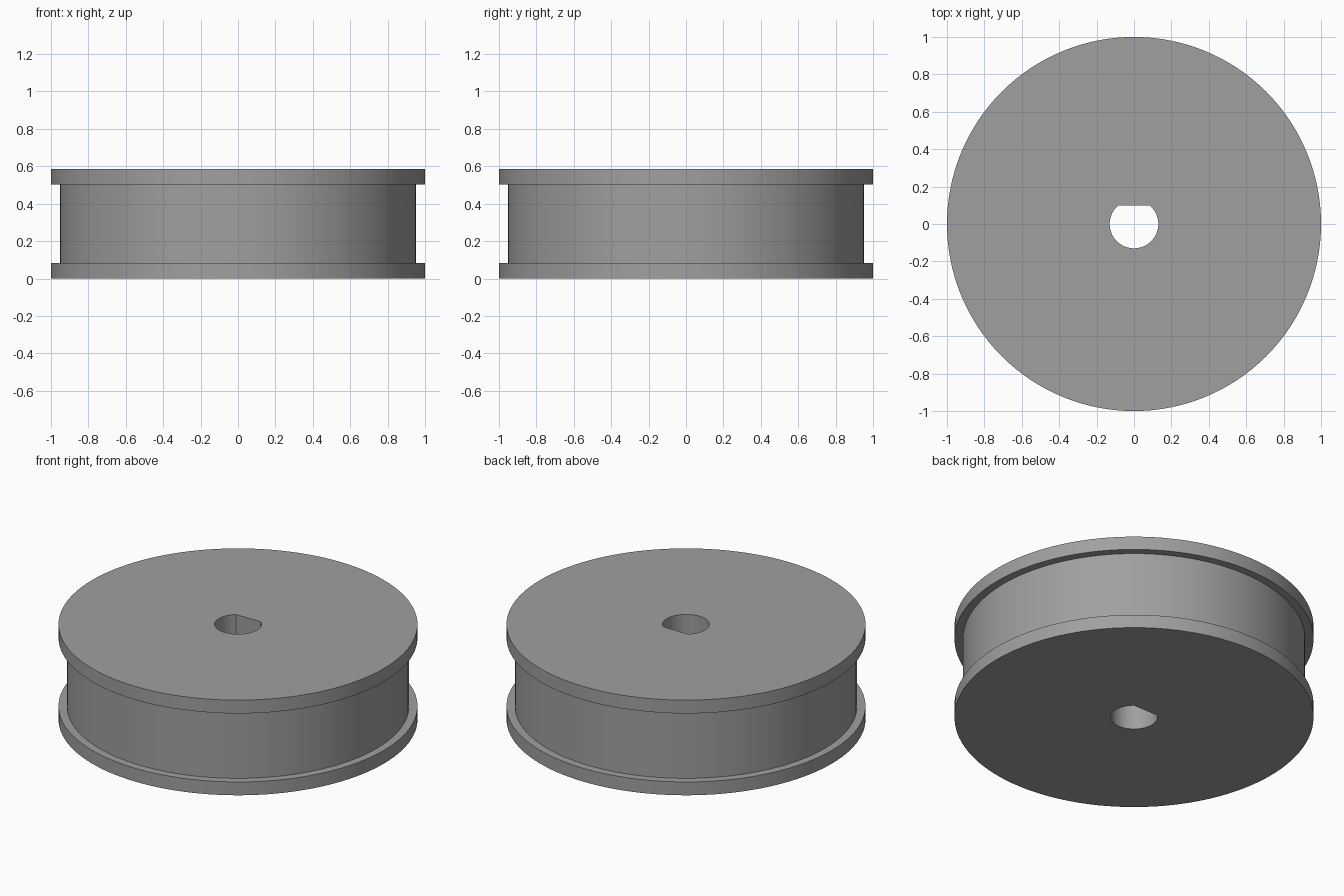
import bpy, bmesh, math

if "Cube" in bpy.data.objects:
    bpy.data.objects.remove(bpy.data.objects["Cube"])

SEGMENTS = 128
HEIGHT, RIM = 0.585, 0.082        # overall height, flange thickness
R_RIM, R_DRUM = 1.0, 0.953        # flange and drum radii
R_BORE, FLAT = 0.13, 0.10         # shaft bore radius, distance to its flat

grey = bpy.data.materials.new("mid grey")
grey.diffuse_color = (0.35, 0.35, 0.35, 1)
grey.use_nodes = True
grey.node_tree.nodes["Principled BSDF"].inputs["Base Color"].default_value = grey.diffuse_color


def bore_radius(a):
    """Radius of the D-shaped bore at angle a."""
    s = math.sin(a)
    return min(R_BORE, FLAT / s) if s > 0 else R_BORE


# Closed cross-section: outer steps from bottom to top, then the bore (None)
profile = [(None, 0), (R_RIM, 0), (R_RIM, RIM), (R_DRUM, RIM),
           (R_DRUM, HEIGHT - RIM), (R_RIM, HEIGHT - RIM),
           (R_RIM, HEIGHT), (None, HEIGHT)]

bm = bmesh.new()
rings = []
for radius, z in profile:
    ring = []
    for i in range(SEGMENTS):
        a = 2 * math.pi * i / SEGMENTS
        r = bore_radius(a) if radius is None else radius
        ring.append(bm.verts.new((r * math.cos(a), r * math.sin(a), z)))
    rings.append(ring)

# Skin neighbouring rings, the last one back to the first through the bore
for k, low in enumerate(rings):
    high = rings[(k + 1) % len(rings)]
    for i in range(SEGMENTS):
        j = (i + 1) % SEGMENTS
        bm.faces.new((low[i], low[j], high[j], high[i]))
bmesh.ops.recalc_face_normals(bm, faces=bm.faces)

mesh = bpy.data.meshes.new("flanged_wheel")
bm.to_mesh(mesh)
bm.free()
mesh.materials.append(grey)
wheel = bpy.data.objects.new("flanged_wheel", mesh)
bpy.context.collection.objects.link(wheel)

# Smooth round walls, crisp rims
bpy.context.view_layer.objects.active = wheel
wheel.select_set(True)
bpy.ops.object.shade_smooth_by_angle(angle=math.radians(30))
